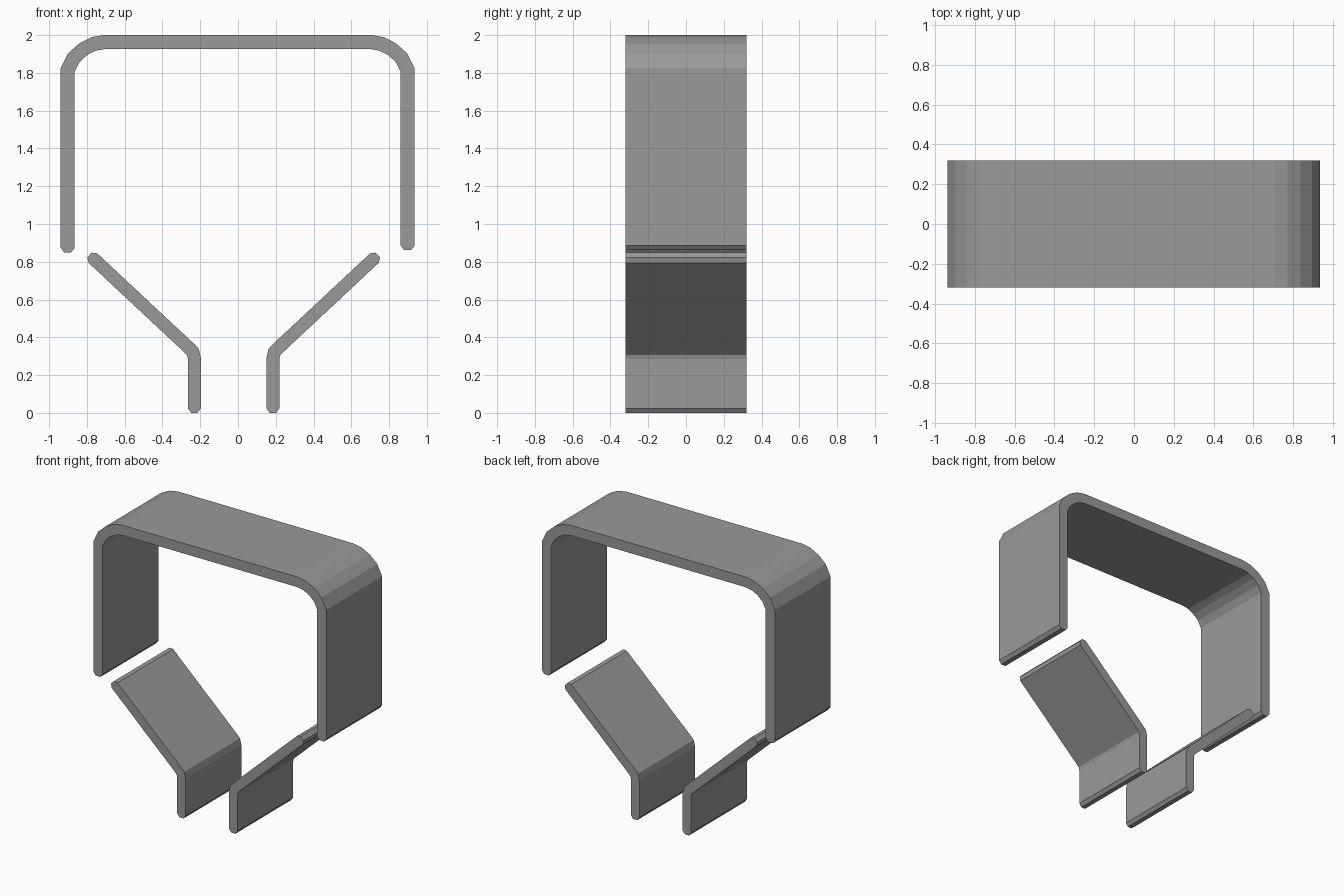
import bpy, bmesh
from mathutils import Vector

cube = bpy.data.objects.get("Cube")
if cube:
    bpy.data.objects.remove(cube, do_unlink=True)

DEPTH = 0.32

steel = bpy.data.materials.new("grey_metal")
steel.use_nodes = True
colour = (0.32, 0.32, 0.32, 1)
steel.diffuse_color = colour
steel.node_tree.nodes["Principled BSDF"].inputs["Base Color"].default_value = colour


def offset_side(points, half):
    """Mitred offset of an open path, to the left of its direction."""
    side = []
    for i, point in enumerate(points):
        before = points[i] - points[i - 1] if i else points[1] - points[0]
        after = points[i + 1] - points[i] if i < len(points) - 1 else before
        normals = [Vector((-d.y, d.x)).normalized() for d in (before, after)]
        mitre = (normals[0] + normals[1]).normalized()
        side.append(point + mitre * half / mitre.dot(normals[0]))
    return side


def rounded_end(tip, inner, half, setback):
    """Return the pulled-back end of the path and its two blunt tip corners."""
    along = (tip - inner).normalized()
    across = Vector((-along.y, along.x)) * half * 0.5
    return tip - along * setback, [tip + across, tip - across]


def bent_plate(name, path, half, setback=0.024):
    """Thick bent sheet with blunt rounded ends, extruded through the depth."""
    points = [Vector(p) for p in path]
    start, start_tip = rounded_end(points[0], points[1], half, setback)
    end, end_tip = rounded_end(points[-1], points[-2], half, setback)
    points[0], points[-1] = start, end
    outline = (offset_side(points, half) + end_tip
               + offset_side(points, -half)[::-1] + start_tip)

    bm = bmesh.new()
    face = bm.faces.new([bm.verts.new((p.x, -DEPTH, p.y)) for p in outline])
    result = bmesh.ops.extrude_face_region(bm, geom=[face])
    moved = [g for g in result["geom"] if isinstance(g, bmesh.types.BMVert)]
    bmesh.ops.translate(bm, verts=moved, vec=(0, DEPTH * 2, 0))
    bmesh.ops.recalc_face_normals(bm, faces=bm.faces)
    mesh = bpy.data.meshes.new(name)
    bm.to_mesh(mesh)
    bm.free()
    mesh.materials.append(steel)
    plate = bpy.data.objects.new(name, mesh)
    bpy.context.collection.objects.link(plate)
    return plate


def mirrored(path, centre):
    return [(2 * centre - x, z) for x, z in path]


# Upper hood: two walls joined over the top by rounded corners
corner = [(-0.902, 1.815), (-0.87, 1.88), (-0.82, 1.925),
          (-0.765, 1.953), (-0.705, 1.964)]
hood = ([(-0.902, 0.85)] + corner
        + mirrored(corner, -0.002)[::-1] + [(0.898, 0.862)])
bent_plate("upper_hood", hood, 0.037)

# Lower funnel: a sloping plate bent into a short spout on each side
funnel = [(-0.786, 0.836), (-0.268, 0.352), (-0.239, 0.323),
          (-0.231, 0.289), (-0.231, 0)]
bent_plate("right_funnel_plate", funnel, 0.034)
bent_plate("left_funnel_plate", mirrored(funnel, -0.023), 0.034)
